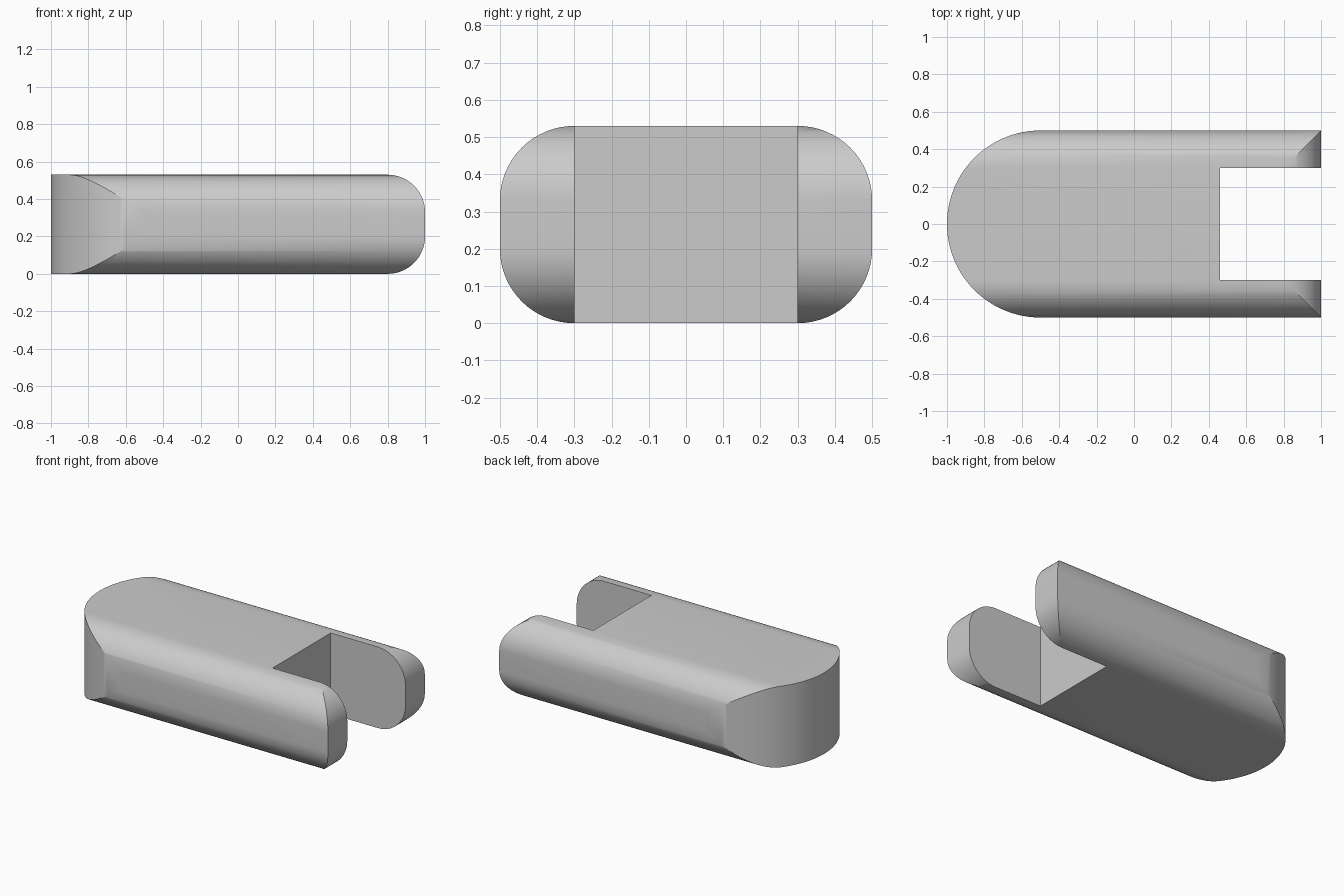
import bpy, bmesh
from math import sin, cos, pi, radians
from mathutils import Vector

cube = bpy.data.objects.get("Cube")
if cube:
    bpy.data.objects.remove(cube, do_unlink=True)

HEIGHT, WIDTH, ROUND, SLOT_X, SLOT_Y = 0.53, 0.5, 0.2, 0.46, 0.3


def arc(cx, cy, r, start, end, steps):
    return [(cx + r * cos(radians(start + (end - start) * i / steps)),
             cy + r * sin(radians(start + (end - start) * i / steps)))
            for i in range(steps + 1)]


def extrude_profile(name, points, place, direction):
    """Closed prism from a 2D profile placed in 3D."""
    bm = bmesh.new()
    face = bm.faces.new([bm.verts.new(place(a, b)) for a, b in points])
    extruded = bmesh.ops.extrude_face_region(bm, geom=[face])["geom"]
    moved = [v for v in extruded if isinstance(v, bmesh.types.BMVert)]
    bmesh.ops.translate(bm, verts=moved, vec=Vector(direction))
    bmesh.ops.recalc_face_normals(bm, faces=bm.faces)
    mesh = bpy.data.meshes.new(name)
    bm.to_mesh(mesh)
    bm.free()
    obj = bpy.data.objects.new(name, mesh)
    bpy.context.collection.objects.link(obj)
    return obj


# Plan outline: half-round closed end and a slot between two arms
plan = arc(-0.5, 0, WIDTH, 90, 270, 48)
plan += [(1, -WIDTH), (1, -SLOT_Y), (SLOT_X, -SLOT_Y),
         (SLOT_X, SLOT_Y), (1, SLOT_Y), (1, WIDTH)]
body = extrude_profile("slotted_body", plan, lambda x, y: (x, y, 0), (0, 0, HEIGHT))

# Cross-section: long sides rounded top and bottom
low, high, side = ROUND, HEIGHT - ROUND, WIDTH - ROUND
section = (arc(side, low, ROUND, -90, 0, 16) + arc(side, high, ROUND, 0, 90, 16)
           + arc(-side, high, ROUND, 90, 180, 16) + arc(-side, low, ROUND, 180, 270, 16))
section_cutter = extrude_profile("section_cutter", section,
                                 lambda y, z: (-1.2, y, z), (2.4, 0, 0))

# Side outline: arm tips rounded top and bottom
tips = (arc(1 - ROUND, low, ROUND, -90, 0, 16) + arc(1 - ROUND, high, ROUND, 0, 90, 16)
        + [(-1.2, HEIGHT), (-1.2, 0)])
tip_cutter = extrude_profile("tip_cutter", tips, lambda x, z: (x, -0.8, z), (0, 1.6, 0))

# Keep only the volume shared by all three outlines
for cutter in (section_cutter, tip_cutter):
    cutter.hide_render = True
    mod = body.modifiers.new(cutter.name, "BOOLEAN")
    mod.operation = "INTERSECT"
    mod.solver = "EXACT"
    mod.object = cutter
bpy.context.view_layer.update()
shaped = bpy.data.meshes.new_from_object(
    body.evaluated_get(bpy.context.evaluated_depsgraph_get()))
body.modifiers.clear()
body.data = shaped
for cutter in (section_cutter, tip_cutter):
    bpy.data.objects.remove(cutter, do_unlink=True)

# Single grey finish
grey = bpy.data.materials.new("plain_grey")
grey.use_nodes = True
colour = (0.6, 0.6, 0.6, 1)
grey.diffuse_color = colour
grey.node_tree.nodes["Principled BSDF"].inputs["Base Color"].default_value = colour
body.data.materials.clear()
body.data.materials.append(grey)

bpy.ops.object.select_all(action="DESELECT")
body.select_set(True)
bpy.context.view_layer.objects.active = body
bpy.ops.object.shade_smooth_by_angle(angle=radians(25))
